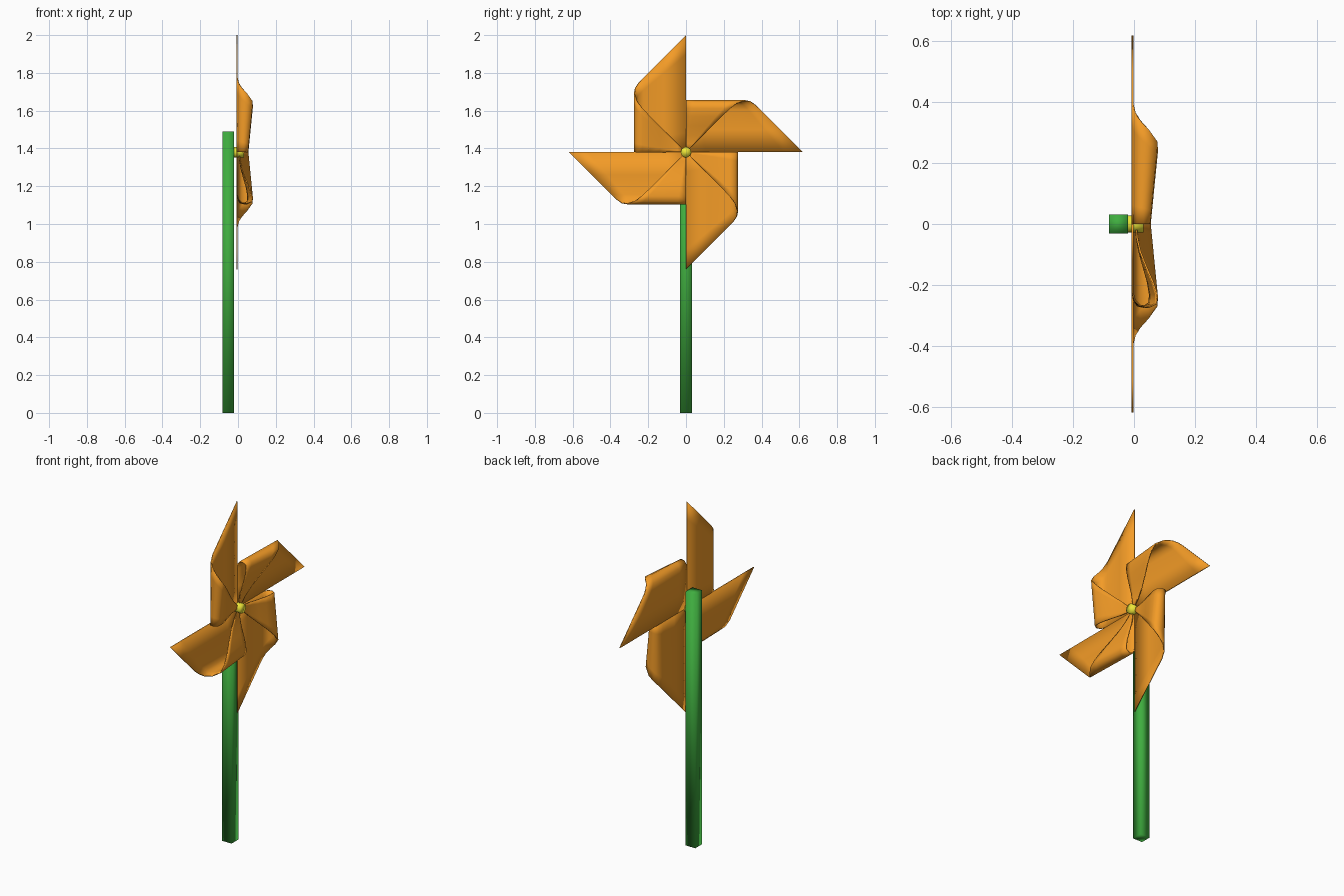
import bpy, bmesh, math
from mathutils import Matrix, Vector

if "Cube" in bpy.data.objects:
    bpy.data.objects.remove(bpy.data.objects["Cube"])

HUB_Z = 1.38
LEAF = 0.62   # length from hub to blade tip


def material(name, color):
    m = bpy.data.materials.new(name)
    m.diffuse_color = (*color, 1)
    m.use_nodes = True
    m.node_tree.nodes["Principled BSDF"].inputs["Base Color"].default_value = m.diffuse_color
    return m


def finish(bm, name, mat):
    bmesh.ops.recalc_face_normals(bm, faces=bm.faces)
    me = bpy.data.meshes.new(name)
    bm.to_mesh(me)
    bm.free()
    ob = bpy.data.objects.new(name, me)
    bpy.context.collection.objects.link(ob)
    me.materials.append(mat)
    for p in me.polygons:
        p.use_smooth = True
    return ob


orange = material("orange_paper", (0.9, 0.33, 0.02))
green = material("green_stick", (0.05, 0.42, 0.05))
yellow = material("yellow_pin", (0.85, 0.8, 0.04))

# Curl of one paper blade: distance along paper, sideways offset, lift at the hub end
CURL = [(0, 0, 0), (0.12, 0.12, 0), (0.225, 0.225, 0), (0.255, 0.252, 0.005),
        (0.28, 0.268, 0.016), (0.31, 0.273, 0.035), (0.35, 0.26, 0.055),
        (0.385, 0.232, 0.057), (0.43, 0.19, 0.05), (0.48, 0.14, 0.036),
        (0.53, 0.09, 0.022), (0.575, 0.045, 0.014), (0.62, 0, 0.012)]
ROWS = 6


def blade(index):
    bm = bmesh.new()
    grid = []
    for s, u, lift in CURL:
        col = []
        for j in range(ROWS + 1):
            h = (LEAF - s) * j / ROWS
            col.append(bm.verts.new((lift * (1 + 1.75 * h) - 0.005, -u, h)))
        grid.append(col)
    for a, b in zip(grid, grid[1:]):
        for j in range(ROWS):
            bm.faces.new((a[j], a[j + 1], b[j + 1], b[j]))
    bmesh.ops.remove_doubles(bm, verts=bm.verts, dist=1e-5)
    turn = Matrix.Translation((0, 0, HUB_Z)) @ Matrix.Rotation(index * math.pi / 2, 4, 'X')
    bm.transform(turn)
    ob = finish(bm, f"blade_{index + 1}", orange)
    # Thin paper thickness
    mod = ob.modifiers.new("paper", 'SOLIDIFY')
    mod.thickness = 0.006
    mod.offset = 0


for i in range(4):
    blade(i)

# Square stick with softly shaded sides
bm = bmesh.new()
bmesh.ops.create_cube(bm, size=1)
bm.transform(Matrix.Translation((-0.051, 0, 0.745)) @ Matrix.Diagonal((0.062, 0.062, 1.49, 1)))
finish(bm, "stick", green)

# Pin through the middle of the blades
bm = bmesh.new()
bmesh.ops.create_cone(bm, cap_ends=True, segments=10, radius1=0.028, radius2=0.028, depth=0.055,
                      matrix=Matrix.Translation((0.004, 0, HUB_Z)) @ Matrix.Rotation(math.pi / 2, 4, 'Y'))
finish(bm, "pin", yellow)
